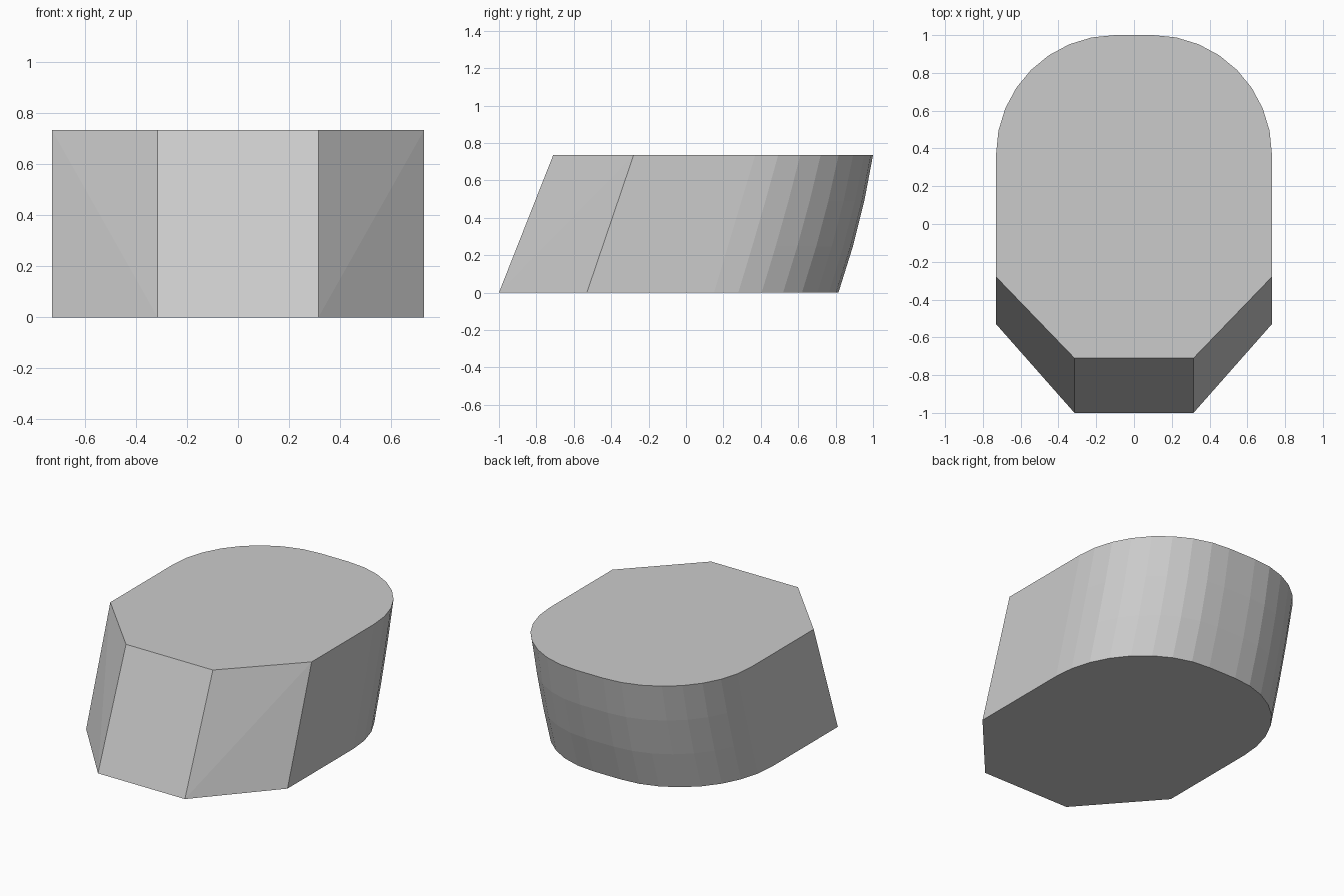
import bpy, bmesh
from math import sin, cos, pi

if "Cube" in bpy.data.objects:
    bpy.data.objects.remove(bpy.data.objects["Cube"])

H = 0.735      # height
N = 8          # segments per rounded back corner
LEVELS = 4     # rings up the curved back


def lerp(a, b, t):
    return a + (b - a) * t


bm = bmesh.new()

# Chamfered front: bottom and top corners, left to right
xs = [-0.73, -0.315, 0.315, 0.73]
low = [bm.verts.new((x, y, 0)) for x, y in zip(xs, [-0.53, -1, -1, -0.53])]
top = [bm.verts.new((x, y, H)) for x, y in zip(xs, [-0.28, -0.71, -0.71, -0.28])]

# Rounded back: rings leaning backward with a slight bulge
angles = [pi / 2 * i / N for i in range(N + 1)]
rings = []
for k in range(LEVELS):
    t = k / (LEVELS - 1)
    yc, ry = lerp(0.15, 0.37, t), lerp(0.665, 0.63, t)
    bulge = 0.017 * 4 * t * (1 - t)
    half = [(0.1 + 0.63 * cos(a), yc + ry * sin(a) + bulge * sin(a)) for a in angles]
    pts = half + [(-x, y) for x, y in reversed(half)]
    rings.append([bm.verts.new((x, y, H * t)) for x, y in pts])

for r0, r1 in zip(rings, rings[1:]):
    for i in range(len(r0) - 1):
        bm.faces.new((r0[i], r0[i + 1], r1[i + 1], r1[i]))

# Front face and the two twisted corner faces, split into triangles
bm.faces.new((low[1], low[2], top[2], top[1]))
for side, mid in ((0, 1), (3, 2)):
    bm.faces.new((low[mid], low[side], top[side]))
    bm.faces.new((low[mid], top[side], top[mid]))

# Flat sides
bm.faces.new([low[3]] + [r[0] for r in rings] + [top[3]])
bm.faces.new([low[0]] + [r[-1] for r in rings] + [top[0]])

# Bottom and top caps
bm.faces.new(low + rings[0])
bm.faces.new(top + rings[-1])
bmesh.ops.recalc_face_normals(bm, faces=bm.faces[:])

mesh = bpy.data.meshes.new("slanted_block")
bm.to_mesh(mesh)
bm.free()
obj = bpy.data.objects.new("slanted_block", mesh)
bpy.context.collection.objects.link(obj)
